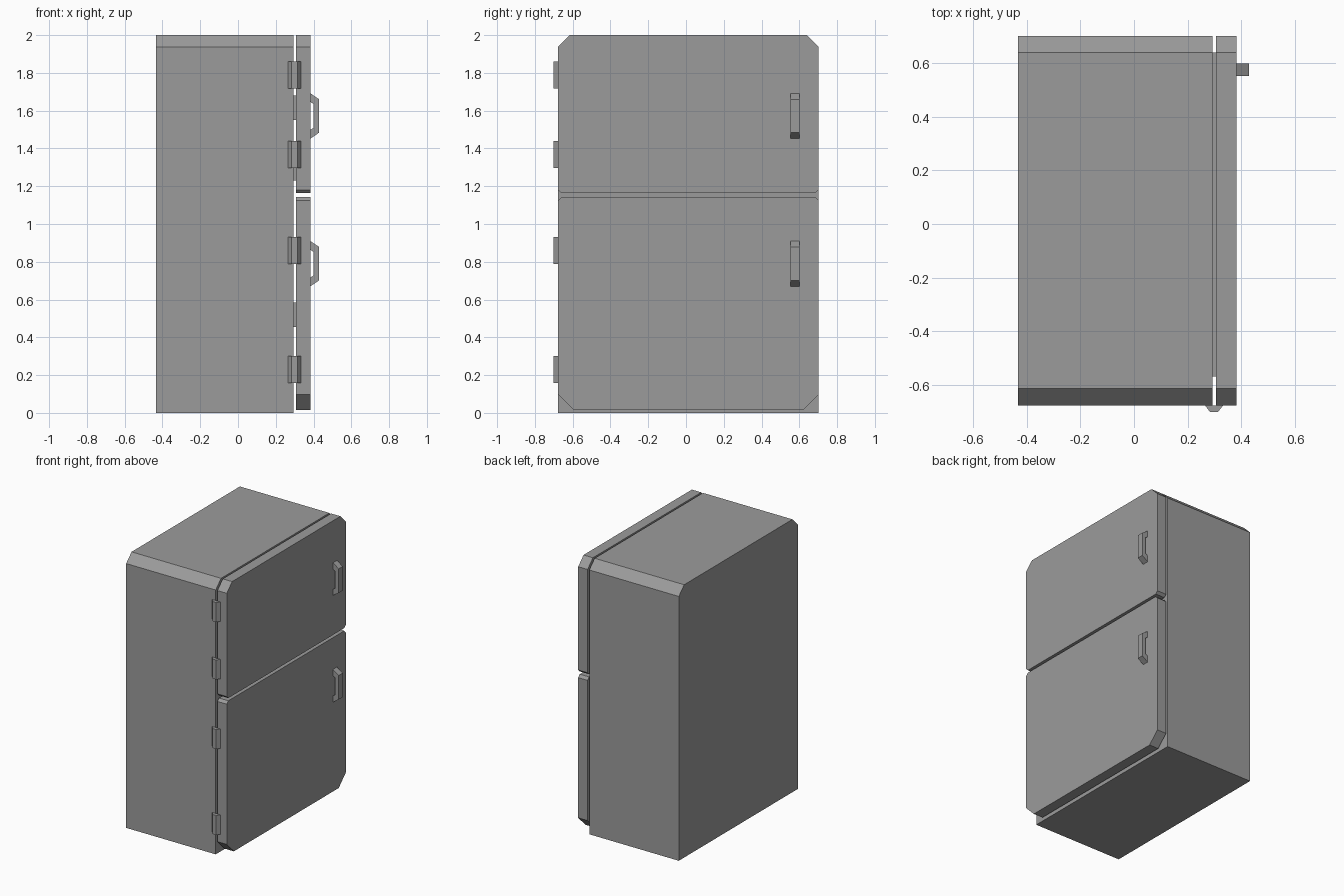
import bpy
import bmesh

cube = bpy.data.objects.get("Cube")
if cube:
    bpy.data.objects.remove(cube, do_unlink=True)

GREY = (0.33, 0.33, 0.33, 1)
mat = bpy.data.materials.new("enamel grey")
mat.use_nodes = True
mat.diffuse_color = GREY
mat.node_tree.nodes["Principled BSDF"].inputs["Base Color"].default_value = GREY


def prism(name, profile, axis, lo, hi):
    """Extrude a 2D profile along one axis from lo to hi."""
    def place(a, b, t):
        return {"x": (t, a, b), "y": (a, t, b), "z": (a, b, t)}[axis]
    bm = bmesh.new()
    face = bm.faces.new([bm.verts.new(place(a, b, lo)) for a, b in profile])
    moved = bmesh.ops.extrude_face_region(bm, geom=[face])["geom"]
    verts = [v for v in moved if isinstance(v, bmesh.types.BMVert)]
    bmesh.ops.translate(bm, verts=verts, vec=place(0, 0, hi - lo))
    bmesh.ops.recalc_face_normals(bm, faces=bm.faces)
    mesh = bpy.data.meshes.new(name)
    bm.to_mesh(mesh)
    bm.free()
    mesh.materials.append(mat)
    obj = bpy.data.objects.new(name, mesh)
    bpy.context.collection.objects.link(obj)
    return obj


FRONT, BACK = -0.677, 0.702


def panel(z0, z1, low, high):
    """Side outline with bottom and top corner cuts."""
    pts = [(FRONT + low, z0), (BACK - low, z0), (BACK, z0 + low),
           (BACK, z1 - high), (BACK - high, z1), (FRONT + high, z1),
           (FRONT, z1 - high), (FRONT, z0 + low)]
    return list(dict.fromkeys(pts))


# Cabinet and doors
prism("cabinet", panel(0, 2, 0, 0.062), "x", -0.433, 0.293)
prism("upper_door", panel(1.163, 2, 0.018, 0.062), "x", 0.307, 0.383)
prism("lower_door", panel(0.015, 1.143, 0.082, 0.018), "x", 0.307, 0.383)

# Spacers filling the gap behind the doors
for i, z in enumerate((0.455, 1.23, 1.55)):
    height = 0.07 if i == 1 else 0.13
    prism(f"door_spacer_{i + 1}", [(0.293, z), (0.307, z), (0.307, z + height),
                                   (0.293, z + height)], "y", -0.57, 0.64)

# Hinges on the narrow side
hinge = [(0.265, FRONT), (0.284, -0.702), (0.314, -0.702), (0.333, FRONT)]
for i, z in enumerate((0.157, 0.787, 1.297, 1.718)):
    prism(f"hinge_{i + 1}", hinge, "z", z, z + 0.143)

# Bracket handles
for name, z in (("lower_handle", 0.79), ("upper_handle", 1.572)):
    half = [(0.383, 0.12), (0.43, 0.088)]
    inner = [(0.401, 0.062), (0.383, 0.074)]
    outline = ([(x, z + h) for x, h in half] + [(x, z - h) for x, h in half[::-1]]
               + [(x, z - h) for x, h in inner[::-1]] + [(x, z + h) for x, h in inner])
    prism(name, outline, "y", 0.553, 0.6)
